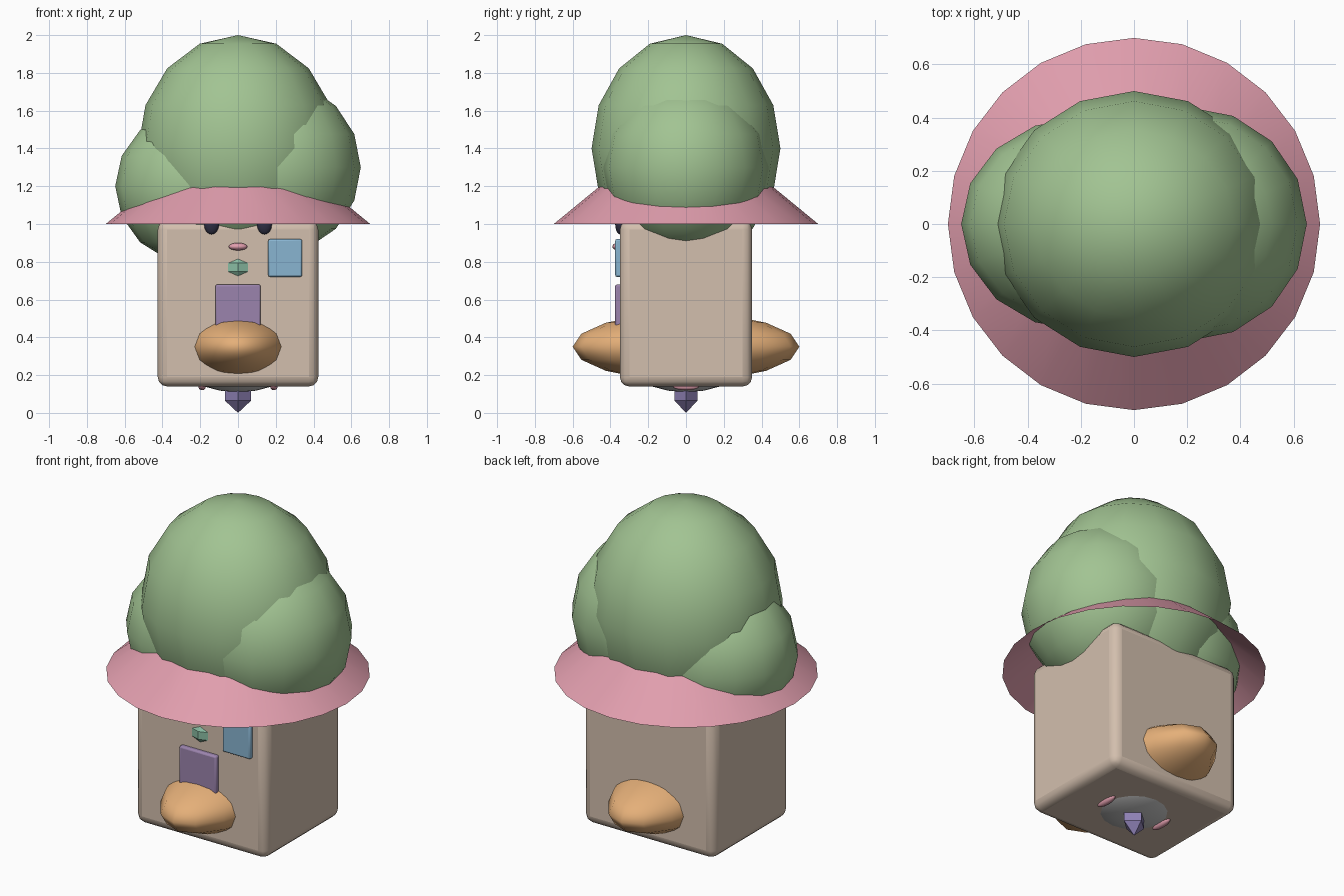
import bpy
from math import radians

if "Cube" in bpy.data.objects:
    bpy.data.objects.remove(bpy.data.objects["Cube"])


def material(name, rgb):
    m = bpy.data.materials.new(name)
    m.diffuse_color = (*rgb, 1)
    m.use_nodes = True
    m.node_tree.nodes["Principled BSDF"].inputs["Base Color"].default_value = m.diffuse_color
    return m


GREEN = material("leaf green", (0.36, 0.55, 0.29))
PINK = material("pink", (0.75, 0.34, 0.42))
TAN = material("tan", (0.65, 0.52, 0.42))
ORANGE = material("orange", (0.78, 0.43, 0.19))
BLUE = material("blue", (0.25, 0.46, 0.64))
PURPLE = material("purple", (0.33, 0.23, 0.42))
VIOLET = material("violet", (0.27, 0.22, 0.46))
JADE = material("jade", (0.25, 0.5, 0.36))
DARK = material("dark", (0.03, 0.03, 0.06))


def finish(name, mat, smooth=True):
    o = bpy.context.object
    o.name = name
    if mat:
        o.data.materials.append(mat)
    if smooth:
        bpy.ops.object.shade_smooth()
    return o


def ellipsoid(name, loc, radii, mat, segs=16, rings=8):
    bpy.ops.mesh.primitive_uv_sphere_add(segments=segs, ring_count=rings, radius=1, location=loc)
    bpy.context.object.scale = radii
    return finish(name, mat)


def box(name, loc, size, bevel, mat, segs=3):
    bpy.ops.mesh.primitive_cube_add(size=1, location=loc)
    bpy.context.object.scale = size
    bpy.ops.object.transform_apply(location=False, rotation=False, scale=True)
    o = finish(name, mat, False)
    b = o.modifiers.new("bevel", 'BEVEL')
    b.width = bevel
    b.segments = segs
    bpy.ops.object.shade_smooth_by_angle(angle=radians(35))
    return o


def octahedron(name, loc, radii, mat):
    bpy.ops.mesh.primitive_uv_sphere_add(segments=4, ring_count=2, radius=1, location=loc)
    bpy.context.object.scale = radii
    return finish(name, mat, False)


# Body
box("body", (0, 0, 0.58), (0.85, 0.70, 0.88), 0.05, TAN)

# Leafy crown
ellipsoid("crown_main", (0, 0, 1.4), (0.53, 0.5, 0.6), GREEN)
ellipsoid("crown_right", (0.2, 0, 1.3), (0.45, 0.44, 0.46), GREEN)
ellipsoid("crown_left", (-0.2, 0, 1.2), (0.45, 0.4, 0.42), GREEN)

# Open sloping brim
bpy.ops.mesh.primitive_cone_add(vertices=24, radius1=0.7, radius2=0.42, depth=0.23,
                                end_fill_type='NOTHING', location=(0, 0, 1.115))
finish("brim", PINK)

# Face
for side, s in (("left", -1), ("right", 1)):
    ellipsoid("eye_" + side, (s * 0.14, -0.35, 1.0), (0.04, 0.025, 0.055), DARK)
ellipsoid("mouth", (0, -0.36, 0.88), (0.05, 0.03, 0.02), PINK)

# Front ornaments
octahedron("gem", (0, -0.35, 0.77), (0.06, 0.02, 0.045), JADE)
box("pocket", (0.25, -0.355, 0.82), (0.18, 0.04, 0.20), 0.01, BLUE, 2)
box("door", (0, -0.355, 0.55), (0.24, 0.04, 0.26), 0.01, PURPLE, 2)

# Orange bulge passing through front and back
ellipsoid("bulge", (0, 0, 0.35), (0.29, 0.6, 0.18), ORANGE)

# Underside details
ellipsoid("base_dome", (0, 0, 0.21), (0.25, 0.25, 0.1), None)
for side, s in (("left", -1), ("right", 1)):
    ellipsoid("base_bead_" + side, (s * 0.19, 0, 0.14), (0.02, 0.07, 0.02), PINK)
octahedron("spike", (0, 0, 0.13), (0.08, 0.07, 0.13), VIOLET)
